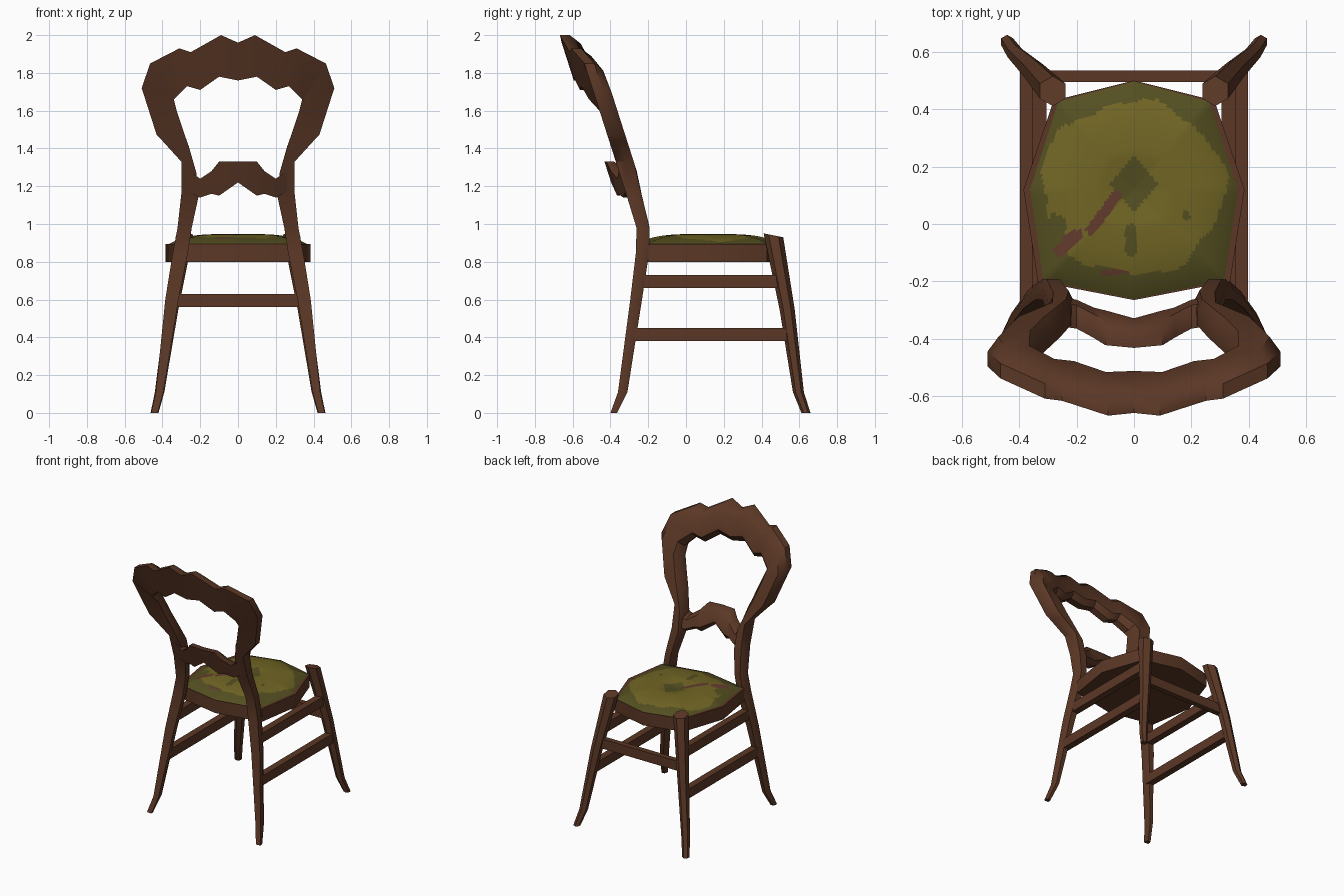
import bpy, bmesh, math
from mathutils import Vector

cube = bpy.data.objects.get("Cube")
if cube:
    bpy.data.objects.remove(cube)


def material(name, rgb):
    m = bpy.data.materials.new(name)
    m.use_nodes = True
    m.diffuse_color = (*rgb, 1)
    m.node_tree.nodes["Principled BSDF"].inputs["Base Color"].default_value = (*rgb, 1)
    return m


wood = material("dark wood", (0.105, 0.039, 0.019))
worn = material("worn red brown", (0.125, 0.045, 0.026))
olive = material("olive cloth", (0.165, 0.13, 0.018))
moss = material("dark olive cloth", (0.088, 0.078, 0.015))


def finish(name, bm, mats, angle=40):
    bmesh.ops.recalc_face_normals(bm, faces=bm.faces)
    mesh = bpy.data.meshes.new(name)
    bm.to_mesh(mesh)
    bm.free()
    ob = bpy.data.objects.new(name, mesh)
    bpy.context.collection.objects.link(ob)
    for m in mats:
        mesh.materials.append(m)
    bpy.ops.object.select_all(action='DESELECT')
    ob.select_set(True)
    bpy.context.view_layer.objects.active = ob
    bpy.ops.object.shade_smooth_by_angle(angle=math.radians(angle))
    return ob


def loft(name, rings):
    """Skin a list of equal cross-sections and cap both ends."""
    bm = bmesh.new()
    vs = [[bm.verts.new(p) for p in r] for r in rings]
    n = len(vs[0])
    for a, b in zip(vs, vs[1:]):
        for i in range(n):
            bm.faces.new((a[i], a[(i + 1) % n], b[(i + 1) % n], b[i]))
    bm.faces.new(vs[0])
    bm.faces.new(vs[-1])
    return finish(name, bm, [wood])


def section(inner, outer, rear_in, rear_out, depth):
    """Flat rear face, bevelled front."""
    a = Vector((inner[0], rear_in, inner[1]))
    b = Vector((outer[0], rear_out, outer[1]))
    d = Vector((0, depth, 0))
    return [a, b, b + d * 0.55, a.lerp(b, 0.8) + d, a.lerp(b, 0.2) + d, a + d * 0.55]


def mirrored(rings):
    """Add the rings reflected in x, in reverse order."""
    flip = [[Vector((-p[0], p[1], p[2])) for p in r] for r in rings]
    return rings + flip[::-1]


def lean(z):
    return -0.25 - 0.32 * (z - 0.95)


def bow(x, depth, reach):
    return depth * max(0, 1 - (x / reach) ** 2)


# Rear legs running up into the carved back hoop
rings = []
for inner, outer, z, rear, depth in [
        (0.425, 0.46, 0, -0.4, 0.035), (0.395, 0.435, 0.11, -0.36, 0.05),
        (0.315, 0.385, 0.6, -0.295, 0.062), (0.265, 0.345, 0.85, -0.265, 0.07),
        (0.245, 0.32, 0.98, -0.262, 0.07)]:
    rings.append(section((inner, z), (outer, z), rear, rear, depth))
for inner, outer in [
        ((0.21, 1.14), (0.30, 1.16)), ((0.22, 1.27), (0.30, 1.33)),
        ((0.26, 1.41), (0.40, 1.44)), ((0.285, 1.48), (0.43, 1.47)),
        ((0.325, 1.6), (0.51, 1.72)), ((0.34, 1.66), (0.465, 1.85)),
        ((0.27, 1.73), (0.31, 1.93)), ((0.20, 1.71), (0.25, 1.91)),
        ((0.10, 1.78), (0.09, 2.0)), ((0, 1.76), (0, 1.96))]:
    ys = [lean(z) - (bow(x, 0.085, 0.45) if z > 1.65 else 0) for x, z in (inner, outer)]
    rings.append(section(inner, outer, *ys, 0.095 if inner[1] > 1.2 else 0.08))
loft("back_frame", mirrored(rings)[:len(rings)] + mirrored(rings)[len(rings) + 1:])

# Curved cross rail
rings = []
for x, low, high in [(0.26, 1.17, 1.28), (0.2, 1.14, 1.24), (0.14, 1.16, 1.28),
                     (0.1, 1.15, 1.33), (0, 1.22, 1.33)]:
    b = bow(x, 0.06, 0.25)
    rings.append(section((x, low), (x, high), lean(low) - b, lean(high) - b, 0.075))
loft("cross_rail", mirrored(rings)[:len(rings)] + mirrored(rings)[len(rings) + 1:])

# Six-sided front legs
for side, name in ((1, "left"), (-1, "right")):
    rings = []
    for x, y, z, r in [(0.442, 0.635, 0, 0.024), (0.415, 0.595, 0.11, 0.029),
                       (0.35, 0.535, 0.55, 0.04), (0.283, 0.463, 0.94, 0.052)]:
        ring = []
        for i in range(6):
            t = math.tau * (i + 0.5) / 6
            dy = r * math.sin(t)
            ring.append((side * (x + r * math.cos(t)), y + dy, z - dy * 0.2 * (z > 0.9)))
        rings.append(ring)
    loft("front_leg_" + name, rings)


def bar(name, a, b, w, h):
    """Square stretcher between two points."""
    a, b = Vector(a), Vector(b)
    across = (b - a).cross(Vector((0, 0, 1))).normalized() * w / 2
    up = Vector((0, 0, h / 2))
    loft(name, [[p + across + up, p - across + up, p - across - up, p + across - up]
                for p in (a, b)])


# Stretchers
for side, name in ((1, "left"), (-1, "right")):
    bar("lower_stretcher_" + name, (side * 0.372, -0.29, 0.415), (side * 0.372, 0.55, 0.415), 0.05, 0.07)
    bar("upper_stretcher_" + name, (side * 0.33, -0.25, 0.695), (side * 0.33, 0.5, 0.695), 0.05, 0.07)
bar("front_stretcher", (-0.345, 0.515, 0.595), (0.345, 0.515, 0.595), 0.04, 0.07)

# Seat rim, eight-sided
half = [(0, 0.5), (0.28, 0.43), (0.385, 0.12), (0.335, -0.2), (0, -0.265)]
outline = half + [(-x, y) for x, y in half[-2:0:-1]]
loft("seat_rim", [[(x, y, z) for x, y in outline] for z in (0.8, 0.895)])

# Padded cushion with worn patches
CX, CY, RINGS, STEPS = 0, 0.12, 36, 16


def near_line(p, a, b, width):
    a, b = Vector(a), Vector(b)
    d = b - a
    t = min(1, max(0, (p - a).dot(d) / d.dot(d)))
    return (p - a - d * t).length < width


def patch(c):
    p = Vector((c.x, c.y))
    if near_line(p, (-0.15, -0.02), (-0.06, 0.1), 0.018) or near_line(p, (-0.26, -0.09), (-0.2, -0.04), 0.022):
        return 2
    if near_line(p, (-0.1, -0.168), (-0.03, -0.166), 0.01):
        return 2
    if abs(p.x) / 0.085 + abs(p.y - 0.14) / 0.1 < 1 or near_line(p, (-0.01, -0.09), (-0.01, -0.02), 0.02):
        return 1
    if (p - Vector((0.18, 0.03))).length < 0.016:
        return 1
    t = math.atan2(p.y - 0.125, p.x + 0.005)
    r = math.hypot((p.x + 0.005) / 0.32, (p.y - 0.125) / 0.3)
    wobble = 0.04 * math.sin(5 * t + 1) + 0.02 * math.sin(11 * t)
    if near_line(p, (-0.3, -0.12), (-0.27, 0), 0.035):
        return 1
    return 0 if r < 1 + wobble else 1


bm = bmesh.new()
edge = []
for (x0, y0), (x1, y1) in zip(outline, outline[1:] + outline[:1]):
    for s in range(STEPS):
        f = s / STEPS
        edge.append(((x0 + (x1 - x0) * f) * 0.95, y0 + (y1 - y0) * f))
grid = []
for k in range(1, RINGS + 1):
    f = k / RINGS
    z = 0.893 + 0.054 * (1 - f ** 4) - 0.016 * max(0, 1 - f / 0.35)
    grid.append([bm.verts.new((CX + (x - CX) * f, CY + (y - CY) * f, z)) for x, y in edge])
n = len(edge)
hub = bm.verts.new((CX, CY, 0.931))
for i in range(n):
    j = (i + 1) % n
    bm.faces.new((hub, grid[0][i], grid[0][j]))
    for a, b in zip(grid, grid[1:]):
        bm.faces.new((a[i], b[i], b[j], a[j]))
for f in bm.faces:
    f.material_index = patch(f.calc_center_median())
bm.faces.ensure_lookup_table()
cushion = finish("seat_cushion", bm, [olive, moss, worn])
if cushion.data.polygons[0].normal.z < 0:
    cushion.data.flip_normals()
